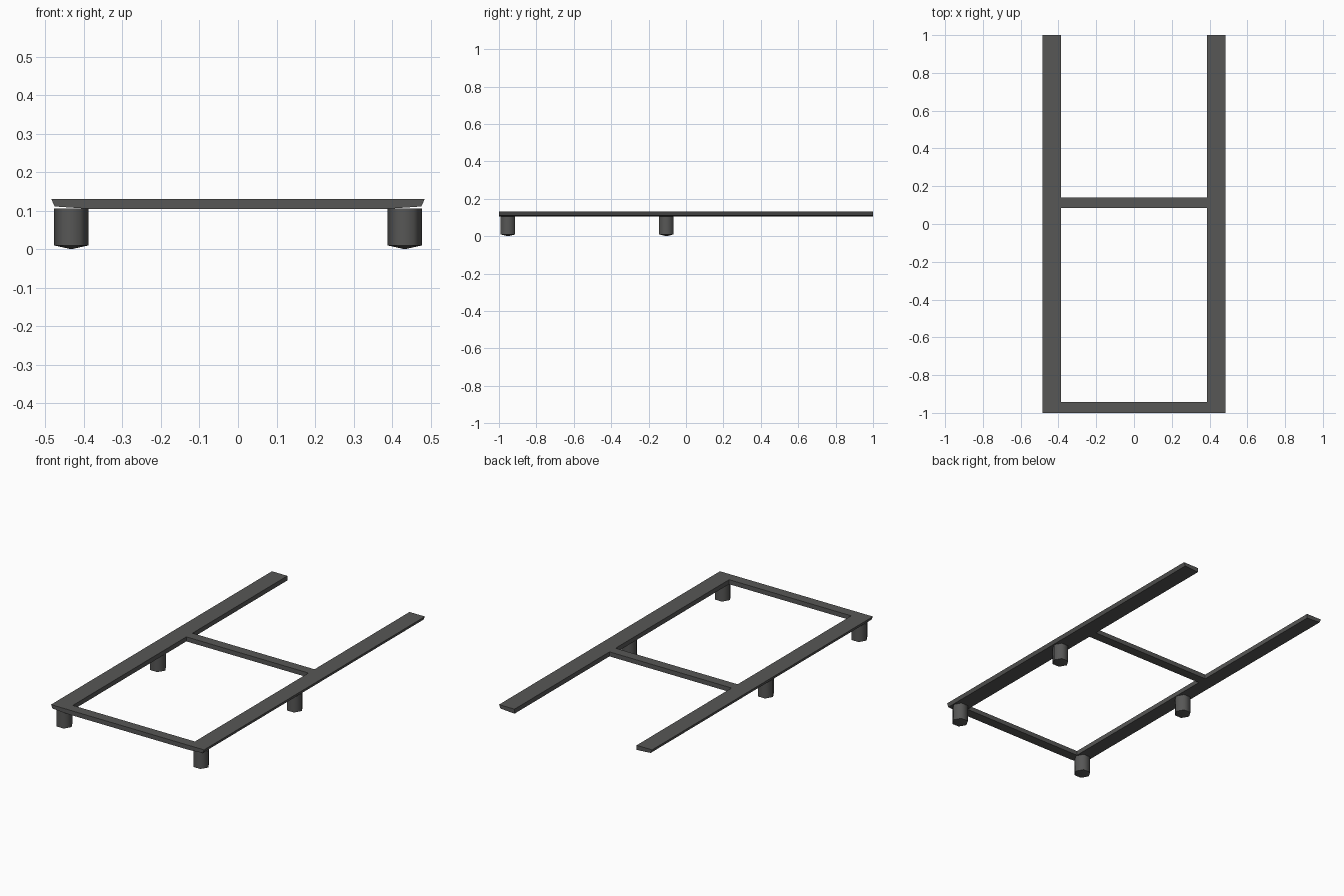
import bpy, bmesh, math

if "Cube" in bpy.data.objects:
    bpy.data.objects.remove(bpy.data.objects["Cube"])

mat = bpy.data.materials.new("dark grey")
mat.diffuse_color = (0.095, 0.095, 0.093, 1)
mat.use_nodes = True
mat.node_tree.nodes["Principled BSDF"].inputs["Base Color"].default_value = mat.diffuse_color


def make(name, bm):
    bmesh.ops.recalc_face_normals(bm, faces=bm.faces)
    me = bpy.data.meshes.new(name)
    bm.to_mesh(me)
    bm.free()
    me.materials.append(mat)
    ob = bpy.data.objects.new(name, me)
    bpy.context.collection.objects.link(ob)
    return ob


def extrude(name, profile, vec):
    bm = bmesh.new()
    face = bm.faces.new([bm.verts.new(p) for p in profile])
    ext = bmesh.ops.extrude_face_region(bm, geom=[face], use_keep_orig=True)
    moved = [v for v in ext["geom"] if isinstance(v, bmesh.types.BMVert)]
    bmesh.ops.translate(bm, verts=moved, vec=vec)
    return make(name, bm)


# Long side rails, outer edge slanting inward towards the underside
for side, s in (("left", -1), ("right", 1)):
    prof = [(0.485, 0.131), (0.387, 0.131), (0.387, 0.105), (0.476, 0.111)]
    extrude(side + "_rail", [(s * x, -1, z) for x, z in prof], (0, 2, 0))

# Cross bars between the rails
for name, y0, y1 in (("front_crossbar", -1, -0.943), ("middle_crossbar", 0.085, 0.14)):
    prof = [(y0, 0.131), (y1, 0.131), (y1, 0.105), (y0, 0.105)]
    extrude(name, [(-0.388, y, z) for y, z in prof], (0.776, 0, 0))

# Short six-sided feet with shallow pointed bottoms
SIDES, R = 6, 0.045
for side, x in (("left", -0.433), ("right", 0.433)):
    for end, y in (("front", -0.952), ("middle", -0.105)):
        bm = bmesh.new()
        rings = [[bm.verts.new((x + R * math.cos(i * math.tau / SIDES),
                                y + R * math.sin(i * math.tau / SIDES), z))
                  for i in range(SIDES)] for z in (0.01, 0.106)]
        tip = bm.verts.new((x, y, 0))
        bm.faces.new(rings[1])
        for i in range(SIDES):
            j = (i + 1) % SIDES
            bm.faces.new((rings[0][i], rings[0][j], rings[1][j], rings[1][i]))
            bm.faces.new((rings[0][j], rings[0][i], tip))
        ob = make(f"{end}_{side}_foot", bm)
        bpy.ops.object.select_all(action='DESELECT')
        ob.select_set(True)
        bpy.context.view_layer.objects.active = ob
        bpy.ops.object.shade_smooth_by_angle(angle=math.radians(65))
